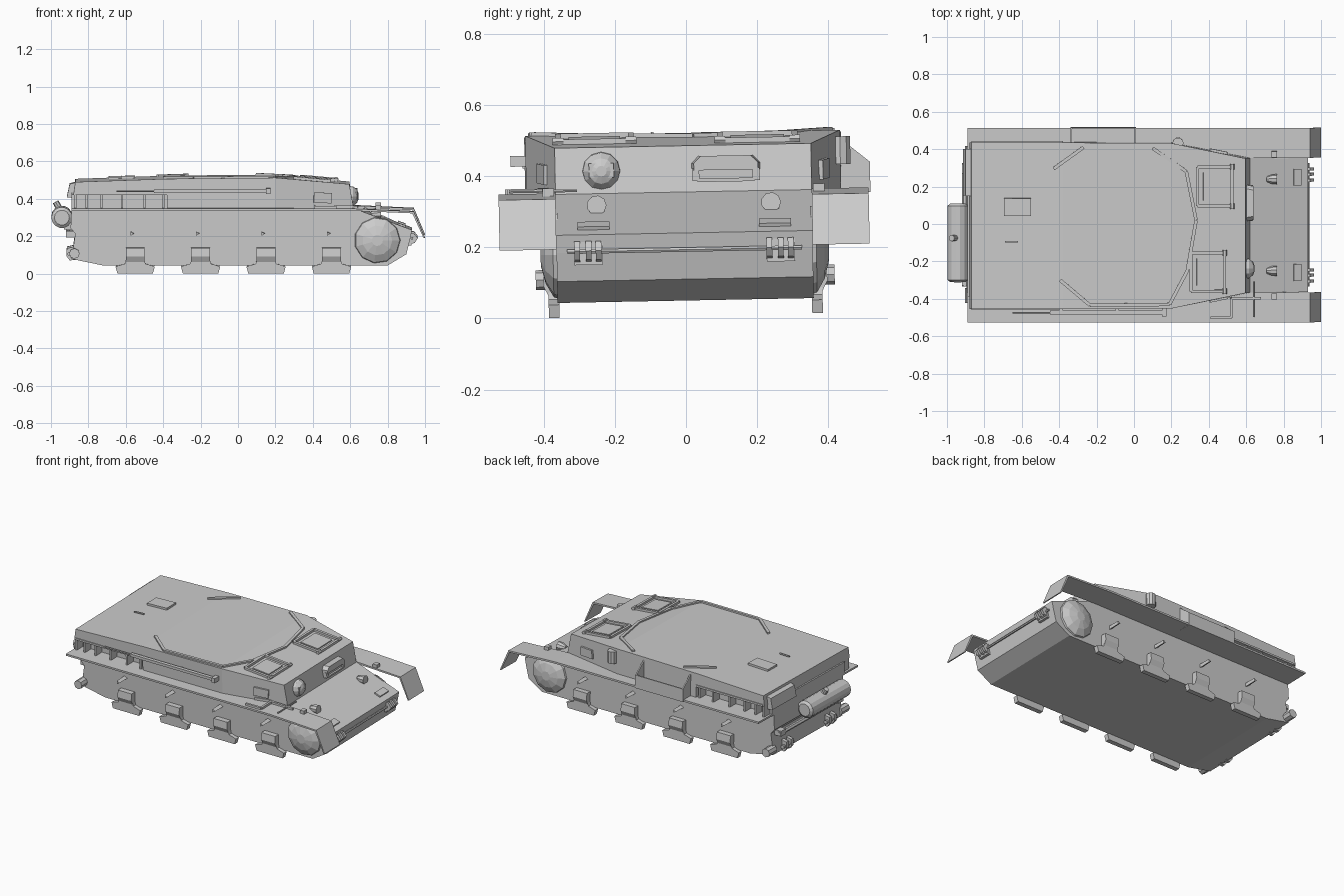
import bpy, bmesh, math
from mathutils import Vector, Matrix

TILT = Matrix.Rotation(math.radians(1.1), 4, 'X')   # the vehicle leans slightly


def mesh(name, verts, faces):
    bm = bmesh.new()
    vs = [bm.verts.new(v) for v in verts]
    for f in faces:
        bm.faces.new([vs[i] for i in f])
    return finish(name, bm)


def finish(name, bm):
    bmesh.ops.recalc_face_normals(bm, faces=bm.faces)
    me = bpy.data.meshes.new(name)
    bm.to_mesh(me)
    bm.free()
    ob = bpy.data.objects.new(name, me)
    bpy.context.collection.objects.link(ob)
    ob.matrix_world = TILT
    return ob


def rings(name, loops):
    """Skin a list of equal-sized loops and cap both ends."""
    n = len(loops[0])
    faces = [list(range(n)), [(len(loops) - 1) * n + i for i in range(n)]]
    for k in range(len(loops) - 1):
        for i in range(n):
            j = (i + 1) % n
            faces.append([k * n + i, k * n + j, k * n + n + j, k * n + n + i])
    return mesh(name, [v for l in loops for v in l], faces)


def box(name, x0, x1, y0, y1, z0, z1):
    return rings(name, [[(x0, y0, z), (x1, y0, z), (x1, y1, z), (x0, y1, z)] for z in (z0, z1)])


def prism(name, profile, y0, y1):
    return rings(name, [[(x, y, z) for x, z in profile] for y in (y0, y1)])


def cyl(name, p, q, radii, n=10):
    """Turned part from p to q; radii is a list of (fraction, radius)."""
    p, q = Vector(p), Vector(q)
    rot = (q - p).to_track_quat('Z', 'Y')
    return rings(name, [[p.lerp(q, t) + rot @ Vector((r * math.cos(2 * math.pi * i / n),
                 r * math.sin(2 * math.pi * i / n), 0)) for i in range(n)] for t, r in radii])


def tube(name, p, q, r, n=8):
    return cyl(name, p, q, [(0, r), (1, r)], n)


def path(name, pts, w, h):
    """Flat strips following points."""
    for a, b in zip(pts, pts[1:]):
        a, b = Vector(a), Vector(b)
        d = (b - a).normalized()
        side = d.cross(Vector((0, 0, 1))).normalized() * w / 2
        up = side.cross(d).normalized() * h / 2
        rings(name, [[c + side + up, c - side + up, c - side - up, c + side - up] for c in (a, b)])


ROOF = [(-0.87, 0.498), (-0.38, 0.515), (0.2, 0.521), (0.595, 0.485)]


def roof(x, y, lift=0.0):
    for (a, za), (b, zb) in zip(ROOF, ROOF[1:]):
        if x <= b:
            return (x, y, za + (zb - za) * (x - a) / (b - a) + lift)


# lower hull with sloped nose and tail
prism("lower_hull", [(-0.89, 0.355), (-0.895, 0.25), (-0.87, 0.22), (-0.89, 0.085), (-0.72, 0.05),
      (0.80, 0.05), (0.90, 0.11), (0.92, 0.19), (0.93, 0.24), (0.62, 0.355)], -0.36, 0.36)


# superstructure in two lofts: overhanging rear and fighting compartment
def section(xb, xt, w, z0, z1):
    return [(xb, -w, z0), (xb, w, z0), (xt, w, z1), (xt, -w, z1)]


rings("rear_superstructure", [section(-0.88, -0.87, 0.445, 0.43, 0.498),
                              section(-0.38, -0.38, 0.445, 0.43, 0.515)])
rings("superstructure", [section(-0.38, -0.38, 0.445, 0.35, 0.515),
      section(0.2, 0.2, 0.442, 0.35, 0.521), section(0.62, 0.595, 0.36, 0.35, 0.485)])
box("engine_bay", -0.89, -0.38, -0.38, 0.38, 0.35, 0.43)

for s in (-1, 1):
    # fenders with raked flaps
    a, b = sorted((s * 0.36, s * 0.52))
    prism("fender", [(-0.89, 0.358), (0.6, 0.358), (0.94, 0.342), (1.0, 0.2), (0.992, 0.2),
          (0.932, 0.332), (0.6, 0.346), (-0.89, 0.346)], a, b)
    # intake louvres
    for x in (-0.87, -0.81, -0.73, -0.62, -0.5, -0.4):
        a, b = sorted((s * 0.37, s * 0.442))
        box("intake_rib", x - 0.006, x + 0.006, a, b, 0.355, 0.435)
    path("intake_lip", [(-0.87, s * 0.445, 0.435), (-0.38, s * 0.445, 0.435)], 0.012, 0.012)
    # suspension feet, bump stops
    for x in (-0.55, -0.2, 0.15, 0.5):
        a, b = sorted((s * 0.355, s * 0.385))
        prism("suspension_foot", [(x - 0.105, 0.045), (x - 0.095, 0.008), (x + 0.095, 0.008),
              (x + 0.105, 0.045), (x + 0.055, 0.06), (x + 0.05, 0.08), (x - 0.05, 0.08),
              (x - 0.055, 0.06)], a, b)
        rings("suspension_bracket", [
            [(x - 0.05, s * y, z), (x + 0.05, s * y, z), (x + 0.05, s * 0.355, z), (x - 0.05, s * 0.355, z)]
            for y, z in ((0.385, 0.07), (0.4, 0.1), (0.395, 0.145))])
        cyl("roller_bracket", (x - 0.018, s * 0.355, 0.221), (x - 0.018, s * 0.44, 0.221),
            [(0, 0.014), (1, 0.012)], 3)
    # final drive and idler axle
    cyl("final_drive", (0.745, s * 0.355, 0.185), (0.745, s * 0.405, 0.185),
        [(0, 0.125), (0.3, 0.12), (0.75, 0.08), (1, 0.03)], 11)
    tube("idler_axle", (-0.875, s * 0.34, 0.115), (-0.875, s * 0.42, 0.115), 0.028)
    # glacis fittings: lamps, hatch plates, tow shackles, fender blocks
    z = 0.305
    cyl("lamp", (0.71, s * 0.245, 0.32), (0.765, s * 0.245, 0.322), [(0, 0.015), (0.5, 0.026), (1, 0.028)], 9)
    path("spare_plate", [(0.855, s * 0.255, 0.272), (0.895, s * 0.255, 0.258)], 0.09, 0.01)
    box("fender_marker", 0.735, 0.765, s * 0.38 - 0.016, s * 0.38 + 0.016, 0.35, 0.372)
    for d in (-0.032, 0, 0.028):
        prism("tow_lug", [(0.9, 0.155), (0.945, 0.17), (0.962, 0.195), (0.94, 0.222), (0.9, 0.22)],
              s * 0.27 + d - 0.008, s * 0.27 + d + 0.008)
    box("tow_plate", 0.9, 0.928, s * 0.27 - 0.04, s * 0.27 + 0.04, 0.155, 0.22)
    # side vision ports on the angled cheeks
    path("side_port", [(0.405, s * 0.405, 0.415), (0.5, s * 0.386, 0.41)], 0.014, 0.055)
    # rear tow lugs and brackets
    for y in (0.2, 0.25):
        prism("rear_lug", [(-0.86, 0.08), (-0.9, 0.075), (-0.918, 0.1), (-0.915, 0.14), (-0.87, 0.15)],
              s * y - 0.012, s * y + 0.012)
    tube("rear_tow_pin", (-0.9, s * 0.17, 0.11), (-0.9, s * 0.28, 0.11), 0.012)
    box("rear_bracket", -0.92, -0.86, s * 0.3 - 0.025, s * 0.3 + 0.025, 0.2, 0.235)

# front rail and rear bar
tube("front_rail", (0.93, -0.33, 0.193), (0.93, 0.33, 0.193), 0.007, 6)
tube("rear_bar", (-0.905, -0.33, 0.215), (-0.905, 0.33, 0.215), 0.014, 6)

# ball mount and driver's visor
cyl("ball_mount", (0.6, -0.23, 0.418), (0.645, -0.23, 0.418),
    [(0, 0.054), (0.35, 0.052), (0.8, 0.036), (1, 0.015)], 12)
box("mount_block", 0.61, 0.64, -0.265, -0.195, 0.4, 0.44)
rings("visor_hood", [[(x, 0.12 - w, 0.415), (x, 0.12 - w, 0.435), (x, 0.12 - w + 0.02, 0.455),
      (x, 0.12 + w - 0.02, 0.455), (x, 0.12 + w, 0.435), (x, 0.12 + w, 0.415)]
      for x, w in ((0.6, 0.097), (0.64, 0.09))])
box("visor_slot", 0.6, 0.625, 0.045, 0.195, 0.39, 0.415)
box("visor_sill", 0.6, 0.637, 0.04, 0.2, 0.382, 0.392)
for y in (0.035, 0.205):
    box("visor_jamb", 0.6, 0.637, y - 0.01, y + 0.01, 0.385, 0.42)

# roof hatches with raised rims
for x0, x1, y0, y1 in ((0.34, 0.525, 0.105, 0.315), (0.305, 0.485, -0.35, -0.145)):
    path("hatch_rim", [roof(x0, y0, .005), roof(x1, y0, .005), roof(x1, y1, .005),
                       roof(x0, y1, .005), roof(x0, y0, .005)], 0.016, 0.018)
    m = 0.03
    path("hatch_lid", [roof(x0 + m, (y0 + y1) / 2, .001), roof(x1 - m, (y0 + y1) / 2, .001)], y1 - y0 - 2 * m, 0.012)
    for y in (y0, y1):
        tube("hatch_hinge", roof(x1, y - 0.015, .008), roof(x1, y + 0.015, .008), 0.012, 6)

# roof: polygonal splash rail, panel, grab handle
path("splash_rail", [roof(x, y, .003) for x, y in ((0.10, 0.415), (0.28, 0.29), (0.332, 0.03), (0.285, -0.24),
     (0.19, -0.42), (-0.235, -0.425), (-0.395, -0.29))], 0.018, 0.014)
path("splash_rail", [roof(-0.27, 0.42, .003), roof(-0.43, 0.305, .003)], 0.018, 0.014)
path("roof_panel", [roof(-0.695, 0.1, .004), roof(-0.55, 0.1, .004)], 0.095, 0.018)
path("grab_handle", [roof(-0.69, -0.085, 0), roof(-0.69, -0.085, .014), roof(-0.62, -0.085, .014),
                     roof(-0.62, -0.085, 0)], 0.008, 0.008)

# left side stowage bin and periscope pot
for x0, x1 in ((-0.34, -0.332), (0.002, 0.01)):
    rings("bin_end", [[(x, 0.435, 0.345), (x, 0.525, 0.345), (x, 0.525, 0.43), (x, 0.47, 0.475),
                       (x, 0.435, 0.505)] for x in (x0, x1)])
box("bin_wall", -0.34, 0.01, 0.517, 0.525, 0.345, 0.43)
box("bin_floor", -0.34, 0.01, 0.435, 0.525, 0.345, 0.36)
tube("periscope_pot", (0.235, 0.442, 0.425), (0.235, 0.442, 0.503), 0.03, 10)

# right side aerial trough and aerial
path("aerial_trough", [(-0.45, -0.465, 0.45), (0.15, -0.465, 0.45)], 0.022, 0.018)
tube("aerial", (-0.65, -0.466, 0.45), (0.17, -0.466, 0.45), 0.005, 6)
box("aerial_base", 0.15, 0.175, -0.485, -0.44, 0.435, 0.465)
for x in (-0.4, -0.1):
    box("trough_support", x, x + 0.02, -0.47, -0.44, 0.44, 0.455)

# right fender tools
path("crowbar", [(0.41, -0.495, 0.365), (0.52, -0.495, 0.365), (0.52, -0.39, 0.365), (0.68, -0.39, 0.362)],
     0.014, 0.014)
path("jack_arm", [(0.41, -0.4, 0.366), (0.52, -0.375, 0.366)], 0.018, 0.016)
tube("tool_rod", (0.64, -0.3, 0.365), (0.64, -0.49, 0.365), 0.005, 6)

# rear silencer with outlet, and smoke rack
cyl("silencer", (-0.942, -0.305, 0.305), (-0.942, 0.115, 0.305),
    [(0, 0.04), (0.03, 0.056), (0.97, 0.056), (1, 0.04)], 14)
tube("silencer_outlet", (-0.95, -0.068, 0.34), (-0.975, -0.068, 0.385), 0.017)
for y in (-0.24, 0.05):
    box("silencer_mount", -0.93, -0.88, y - 0.015, y + 0.015, 0.24, 0.29)
prism("smoke_rack", [(-0.865, 0.485), (-0.9, 0.475), (-0.915, 0.405), (-0.875, 0.4)], 0.16, 0.41)
